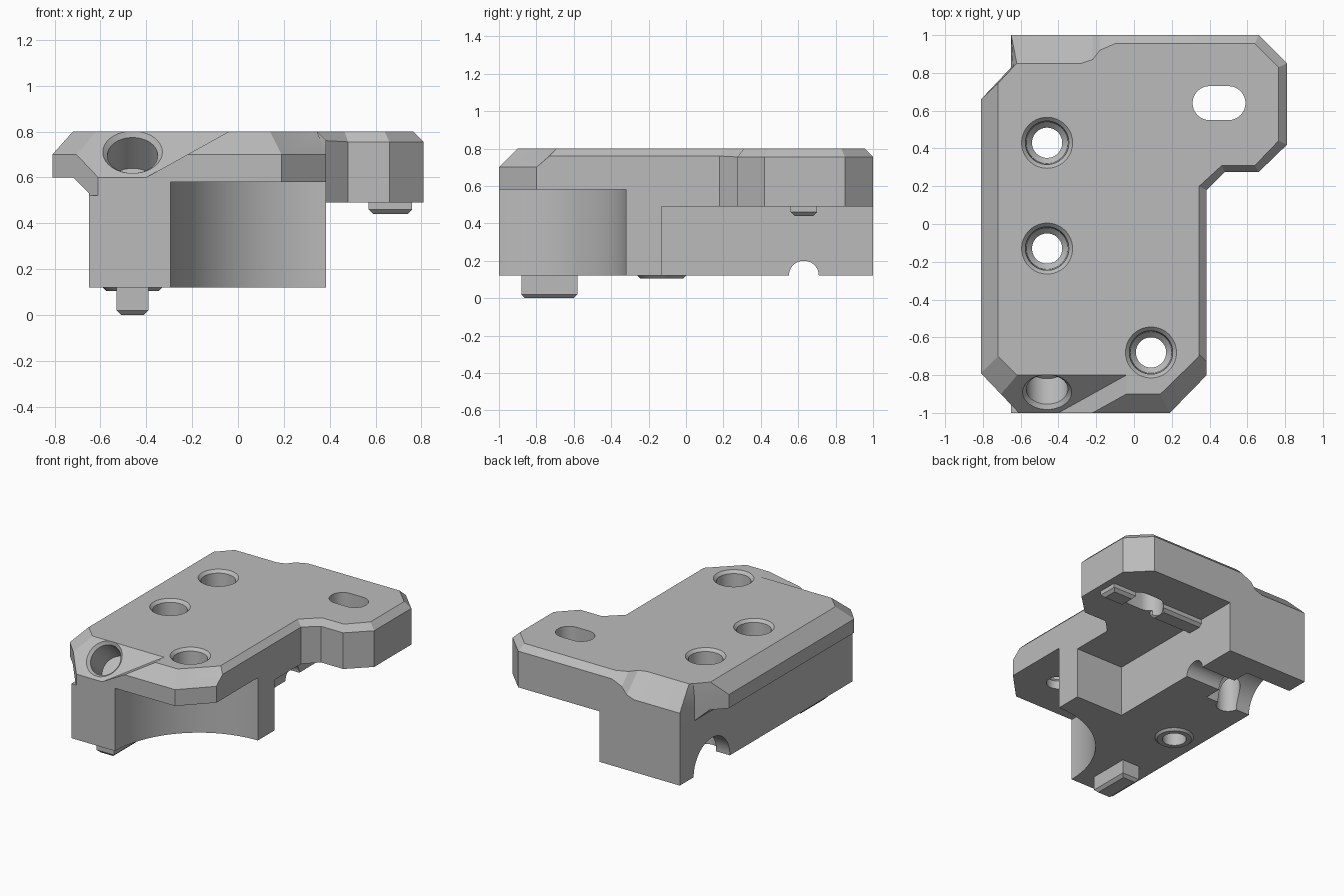
import bpy, bmesh
from math import pi, sin, cos
from mathutils import Vector, Euler

if "Cube" in bpy.data.objects:
    bpy.data.objects.remove(bpy.data.objects["Cube"], do_unlink=True)

grey = bpy.data.materials.new("plain grey")
grey.use_nodes = True
colour = (0.5, 0.5, 0.5, 1)
grey.diffuse_color = colour
grey.node_tree.nodes["Principled BSDF"].inputs["Base Color"].default_value = colour


def finish(name, bm):
    bmesh.ops.recalc_face_normals(bm, faces=bm.faces)
    mesh = bpy.data.meshes.new(name)
    bm.to_mesh(mesh)
    bm.free()
    mesh.materials.append(grey)
    obj = bpy.data.objects.new(name, mesh)
    bpy.context.scene.collection.objects.link(obj)
    return obj


def loft(name, rings):
    """Closed solid through rings that have the same number of points."""
    bm = bmesh.new()
    loops = [[bm.verts.new(p) for p in ring] for ring in rings]
    count = len(loops[0])
    for low, high in zip(loops, loops[1:]):
        for i in range(count):
            j = (i + 1) % count
            bm.faces.new((low[i], low[j], high[j], high[i]))
    bm.faces.new(loops[0][::-1])
    bm.faces.new(loops[-1])
    return finish(name, bm)


def prism(name, outline, low, high):
    return loft(name, [[(x, y, z) for x, y in outline] for z in (low, high)])


def lathe(name, profile, centre, turn=(0, 0, 0), sides=64):
    """Solid of revolution from (radius, height) pairs, then turned and moved."""
    rot = Euler(turn).to_matrix()
    angles = [2 * pi * i / sides for i in range(sides)]
    return loft(name, [[rot @ Vector((r * cos(a), r * sin(a), h)) + Vector(centre)
                        for a in angles] for r, h in profile])


def tab(name, x0, x1, y0, y1, low, high, bevel=0.02):
    """Small block with its lower edges bevelled."""
    def ring(d, z):
        return [(x0 + d, y0 + d, z), (x1 - d, y0 + d, z),
                (x1 - d, y1 - d, z), (x0 + d, y1 - d, z)]
    return loft(name, [ring(bevel, low), ring(0, low + bevel), ring(0, high)])


def combine(target, tool, operation):
    mod = target.modifiers.new(tool.name, "BOOLEAN")
    mod.operation, mod.solver, mod.object = operation, "EXACT", tool
    graph = bpy.context.evaluated_depsgraph_get()
    mesh = bpy.data.meshes.new_from_object(target.evaluated_get(graph))
    target.modifiers.clear()
    target.data = mesh
    bpy.data.objects.remove(tool, do_unlink=True)


# Top plate: lower edge x, y, z of the chamfer, then its upper edge x, y
TOP = 0.8
edge = [
    (-.81, -.79, .7, -.72, -.7), (-.61, -1, .7, -.52, -.9),
    (.19, -1, .7, .14, -.9), (.385, -.8, .7, .345, -.7),
    (.385, -.73, .76, .345, -.69), (.385, .18, .76, .345, .2),
    (.48, .275, .755, .465, .31), (.66, .275, .755, .64, .31),
    (.81, .42, .755, .765, .44), (.81, .85, .755, .765, .83),
    (.66, 1, .755, .64, .955), (-.1, 1, .755, -.1, .955),
    (-.18, 1, .72, -.18, .92), (-.22, 1, .67, -.22, .87),
    (-.28, 1, .65, -.28, .85), (-.65, 1, .65, -.62, .85),
    (-.65, .83, .7, -.64, .83), (-.81, .66, .7, -.72, .745),
]
body = loft("bracket_body", [
    [(x, y, .49) for x, y, z, u, v in edge],
    [(x, y, z) for x, y, z, u, v in edge],
    [(u, v, TOP) for x, y, z, u, v in edge]])

# Lower block, open at the back beneath the arm
block = prism("lower_block", [(-.8, -1), (.385, -1), (.385, -.13),
                              (0, -.13), (0, 1), (-.8, 1)], .12, .52)
combine(body, block, "UNION")

# Left overhang with a sloped underside
section = [(-.65, -.1), (-.65, .53), (-.72, .6), (-1, .6), (-1, -.1)]
combine(body, loft("overhang_cutter", [[(x, y, z) for x, z in section]
                                       for y in (-2, 2)]), "DIFFERENCE")

# Round clearance in the front corner
combine(body, lathe("clearance_cutter", [(.68, -.1), (.68, .58)],
                    (.385, -1, 0), sides=128), "DIFFERENCE")

# Deep sloped cut in the front edge
bm = bmesh.new()
for p in ((-1.2, -1.2, .4), (-1.2, -.6, 1), (-.76, -1.2, .4),
          (.32, -.6, 1), (-1.2, -1.2, 1), (.32, -1.2, 1)):
    bm.verts.new(p)
bmesh.ops.convex_hull(bm, input=bm.verts)
combine(body, finish("slope_cutter", bm), "DIFFERENCE")

# Tabs and boss beneath
SCREWS = [(-.46, .43), (-.46, -.13), (.09, -.68)]
combine(body, tab("front_tab", -.53, -.39, -.88, -.58, 0, .15), "UNION")
combine(body, tab("outer_slot_tab", .57, .76, .56, .7, .44, .52), "UNION")
combine(body, tab("inner_slot_tab", -.03, .33, .56, .7, .44, .52), "UNION")
combine(body, lathe("boss", [(.115, .105), (.13, .12), (.13, .15)],
                    (*SCREWS[1], 0)), "UNION")

# Counterbored screw holes
bore = [(.08, -.1), (.08, .64), (.11, .67), (.115, .78), (.135, TOP), (.135, .9)]
for x, y in SCREWS:
    combine(body, lathe("screw_cutter", bore, (x, y, 0)), "DIFFERENCE")

# Slanted hole in the front slope
combine(body, lathe("slanted_cutter", [(.11, -.21), (.11, -.02), (.13, 0), (.13, .2)],
                    (-.46, -.89, .71), (pi / 4, 0, 0)), "DIFFERENCE")

# Stepped rod groove across the underside
combine(body, lathe("rod_cutter", [(.21, -.9), (.21, -.28), (.08, -.28), (.08, .1)],
                    (0, .63, .12), (0, pi / 2, 0)), "DIFFERENCE")

# Slot through the arm
R = .09
slot = []
for i in range(34):
    a = pi * (i % 17) / 16 - pi / 2 + pi * (i // 17)
    slot.append(((.5 if i < 17 else .4) + R * cos(a), .64 + R * sin(a)))
combine(body, prism("slot_cutter", slot, .3, 1), "DIFFERENCE")

bpy.ops.object.select_all(action="DESELECT")
body.select_set(True)
bpy.context.view_layer.objects.active = body
bpy.ops.object.shade_smooth_by_angle(angle=pi / 9)
